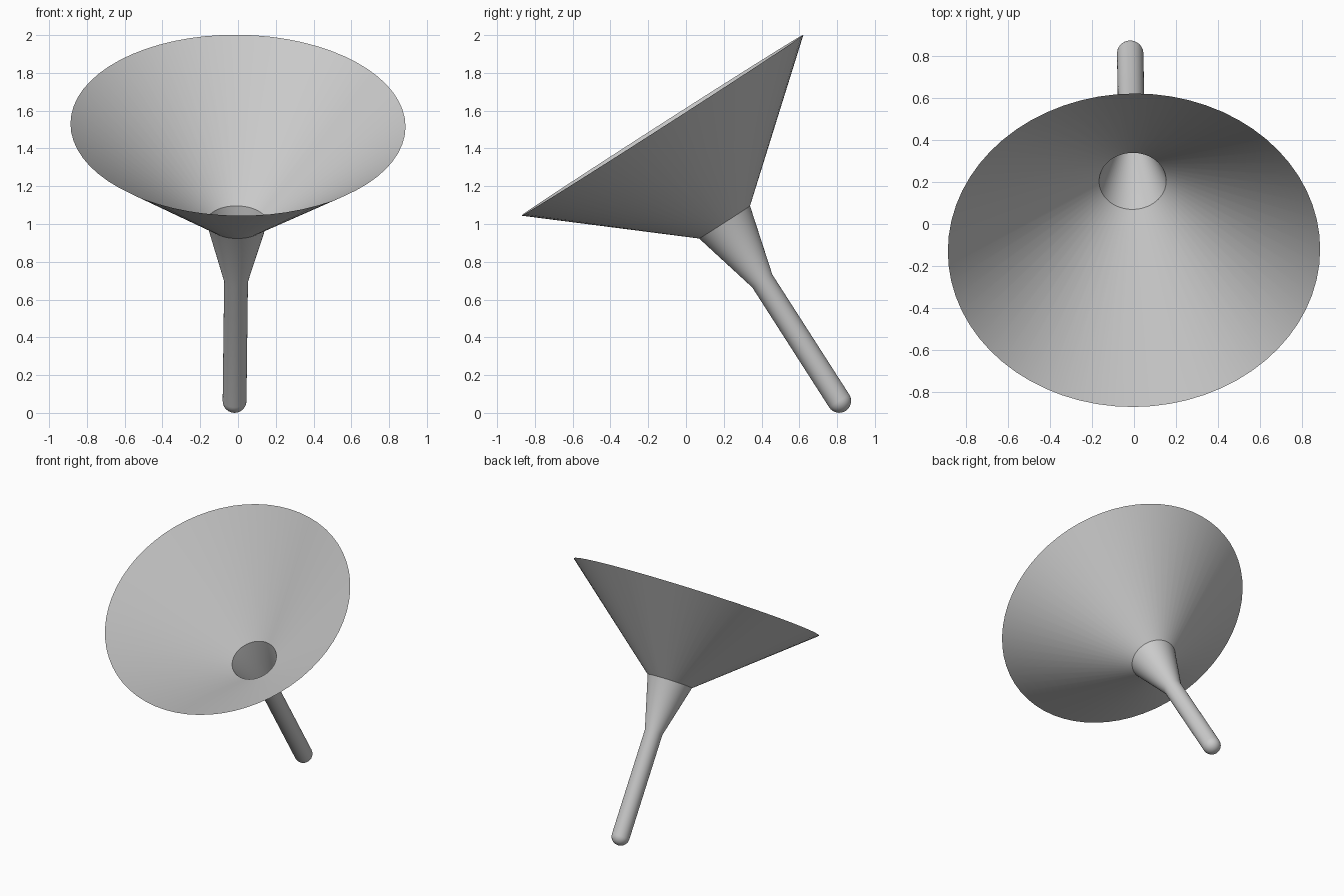
import bpy, bmesh, math
from mathutils import Vector

if "Cube" in bpy.data.objects:
    bpy.data.objects.remove(bpy.data.objects["Cube"])

SIDES = 64
RIM_CENTRE = Vector((0.0, -0.125, 1.523))
AXIS_UP = Vector((0.0105, -0.54, 0.842)).normalized()

grey = bpy.data.materials.new("light_grey")
grey.diffuse_color = (0.6, 0.6, 0.6, 1)
grey.use_nodes = True
grey.node_tree.nodes["Principled BSDF"].inputs["Base Color"].default_value = grey.diffuse_color


def lathe(name, profile):
    """Spin (radius, distance below rim) points around the funnel axis."""
    bm = bmesh.new()
    rings = []
    for r, d in profile:
        if r < 1e-5:
            rings.append([bm.verts.new((0, 0, -d))])
        else:
            rings.append([bm.verts.new((r * math.cos(a), r * math.sin(a), -d))
                          for a in (2 * math.pi * i / SIDES for i in range(SIDES))])
    for up, low in zip(rings, rings[1:]):
        for i in range(SIDES):
            j = (i + 1) % SIDES
            if len(low) == 1:
                bm.faces.new((up[i], low[0], up[j]))
            else:
                bm.faces.new((up[i], low[i], low[j], up[j]))
    mesh = bpy.data.meshes.new(name)
    bm.to_mesh(mesh)
    bm.free()
    mesh.materials.append(grey)
    obj = bpy.data.objects.new(name, mesh)
    bpy.context.collection.objects.link(obj)
    obj.location = RIM_CENTRE
    obj.rotation_euler = Vector((0, 0, 1)).rotation_difference(AXIS_UP).to_euler()
    bpy.ops.object.select_all(action='DESELECT')
    obj.select_set(True)
    bpy.context.view_layer.objects.active = obj
    bpy.ops.object.shade_smooth_by_angle(angle=math.radians(30))
    return obj


# Wide open bowl
lathe("bowl", [(0.887, 0.0), (0.16, 0.61)])

# Tapered throat running into a thin stem with a rounded tip
R, END = 0.063, 1.734
tip = [(R * math.cos(a), END + R * math.sin(a))
       for a in (math.pi / 2 * k / 8 for k in range(9))]
lathe("throat_and_stem", [(0.16, 0.61), (R, 0.98)] + tip)
